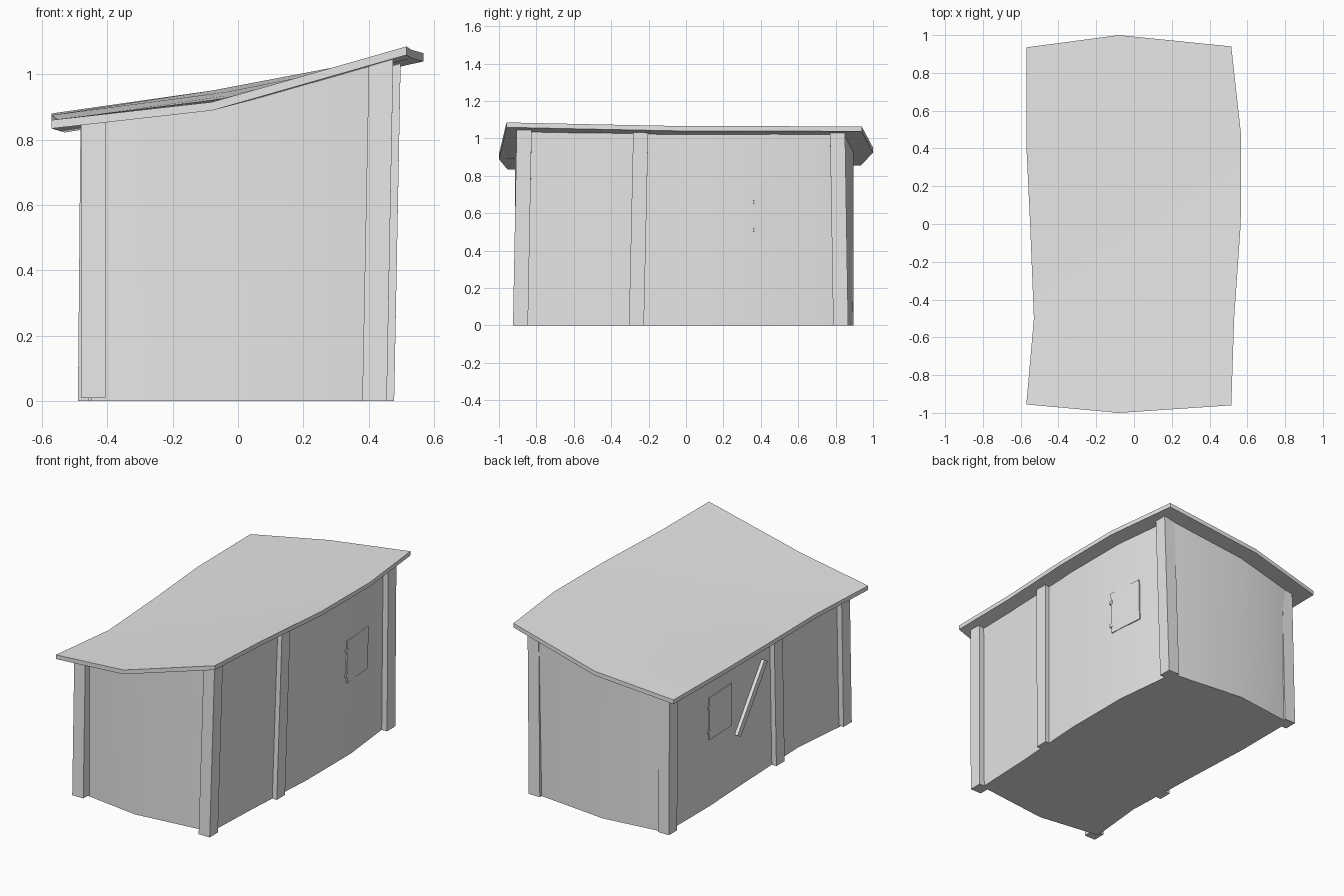
import bpy, bmesh, math

cube = bpy.data.objects.get("Cube")
if cube:
    bpy.data.objects.remove(cube, do_unlink=True)

grey = bpy.data.materials.new("plain grey")
grey.use_nodes = True
grey.diffuse_color = (0.8, 0.8, 0.8, 1)
grey.node_tree.nodes["Principled BSDF"].inputs["Base Color"].default_value = grey.diffuse_color


def slab(name, lower, upper):
    """Closed solid between two matching grids of points (lists of rows)."""
    bm = bmesh.new()
    lo = [[bm.verts.new(p) for p in row] for row in lower]
    up = [[bm.verts.new(p) for p in row] for row in upper]
    n, m = len(lo), len(lo[0])
    for g in (lo, up):
        for i in range(n - 1):
            for j in range(m - 1):
                bm.faces.new((g[i][j], g[i][j + 1], g[i + 1][j + 1], g[i + 1][j]))
    for i in range(n - 1):
        for j in (0, m - 1):
            bm.faces.new((lo[i][j], lo[i + 1][j], up[i + 1][j], up[i][j]))
    for j in range(m - 1):
        for i in (0, n - 1):
            bm.faces.new((lo[i][j], lo[i][j + 1], up[i][j + 1], up[i][j]))
    bmesh.ops.recalc_face_normals(bm, faces=bm.faces)
    mesh = bpy.data.meshes.new(name)
    bm.to_mesh(mesh)
    bm.free()
    mesh.materials.append(grey)
    ob = bpy.data.objects.new(name, mesh)
    bpy.context.collection.objects.link(ob)
    bpy.ops.object.select_all(action='DESELECT')
    ob.select_set(True)
    bpy.context.view_layer.objects.active = ob
    bpy.ops.object.shade_smooth_by_angle(angle=math.radians(30))
    return ob


def lerp(points, t):
    """Value on a polyline of (position, value) pairs."""
    for (a, u), (b, v) in zip(points, points[1:]):
        if t <= b:
            break
    return u + (v - u) * (t - a) / (b - a)


# Warped sloping roof: rows run front to back, low edge, middle, high edge
ROOF = [
    [(-.57, -.955, .86), (-.08, -1.0, .915), (.515, -.96, 1.085)],
    [(-.53, -.5, .848), (-.05, -.5, .925), (.53, -.5, 1.075)],
    [(-.55, 0, .86), (-.03, 0, .935), (.565, 0, 1.065)],
    [(-.57, .42, .875), (-.04, .45, .945), (.567, .47, 1.065)],
    [(-.57, .935, .88), (-.08, 1.0, .95), (.515, .94, 1.063)],
]
THICK = .026
slab("roof", [[(x, y, z - THICK) for x, y, z in row] for row in ROOF], ROOF)


def under_roof(x, y):
    cols = [[(row[k][1], row[k]) for row in ROOF] for k in range(3)]
    line = [(lerp([(t, p[0]) for t, p in c], y), lerp([(t, p[2]) for t, p in c], y)) for c in cols]
    return lerp(line, x) - THICK * .6


# Bulging walls, with the high side leaning outward
LEAN = .02
LEFT = [(-.86, -.45), (-.5, -.415), (0, -.435), (.43, -.455), (.845, -.455)]
RIGHT = [(-.86, .42), (-.5, .435), (0, .465), (.43, .465), (.845, .42)]
foot, head = [], []
for (y, xl), (_, xr) in zip(LEFT, RIGHT):
    mid_y = {-.86: -.915, .845: .895}.get(y, y)
    foot.append([(xl, y, 0), (-.06, mid_y, 0), (xr, y, 0)])
    head.append([(x, v, under_roof(x, v)) for x, v in
                 ((xl, y), (-.06, mid_y), (xr + LEAN, y))])
slab("walls_and_floor", foot, head)


# Corner and middle posts: foot centre, base height and drift at the top
def post(name, x, y, base, dx, dy):
    ring = [[(x + sx * .0375, y + sy * .04) for sx in (-1, 1)] for sy in (-1, 1)]
    slab(name, [[(a, b, base) for a, b in row] for row in ring],
         [[(a + dx, b + dy, under_roof(a + dx, b + dy)) for a, b in row] for row in ring])


post("front_left_post", .4175, -.885, 0, LEAN, .02)
post("middle_left_post", .44, -.265, 0, LEAN, .023)
post("back_left_post", .425, .827, 0, LEAN, -.017)
post("front_right_post", -.4425, -.885, .01, 0, .02)
post("middle_right_post", -.42, -.265, 0, 0, .023)
post("back_right_post", -.452, .825, 0, .008, -.017)


# Thin parts lying on a long wall, given by four (y, z) corners
def plate(name, side, corners, proud):
    def at(y, z, off):
        x = lerp(RIGHT, y) + LEAN * z if side > 0 else lerp(LEFT, y)
        return (x + side * off, y, z)
    rows = [corners[:2], corners[2:]]
    slab(name, [[at(y, z, -.01) for y, z in r] for r in rows],
         [[at(y, z, proud) for y, z in r] for r in rows])


def rect(y0, y1, z0, z1):
    return [(y0, z0), (y1, z0), (y0, z1), (y1, z1)]


for side, word, y0, y1, z0 in ((1, "left", .37, .6, .46), (-1, "right", .2, .43, .41)):
    plate(word + "_shutter", side, rect(y0, y1, z0, z0 + .26), .007)
    hinge = y0 if side > 0 else y1
    for k, h in enumerate((.04, .19)):
        plate(f"{word}_hinge_{k}", side, rect(hinge - .012, hinge + .012, z0 + h, z0 + h + .02), .009)

# Slanted plank fixed to the low side
plate("slanted_plank", -1, [(.16, .335), (.125, .315), (-.12, .69), (-.155, .67)], .02)
